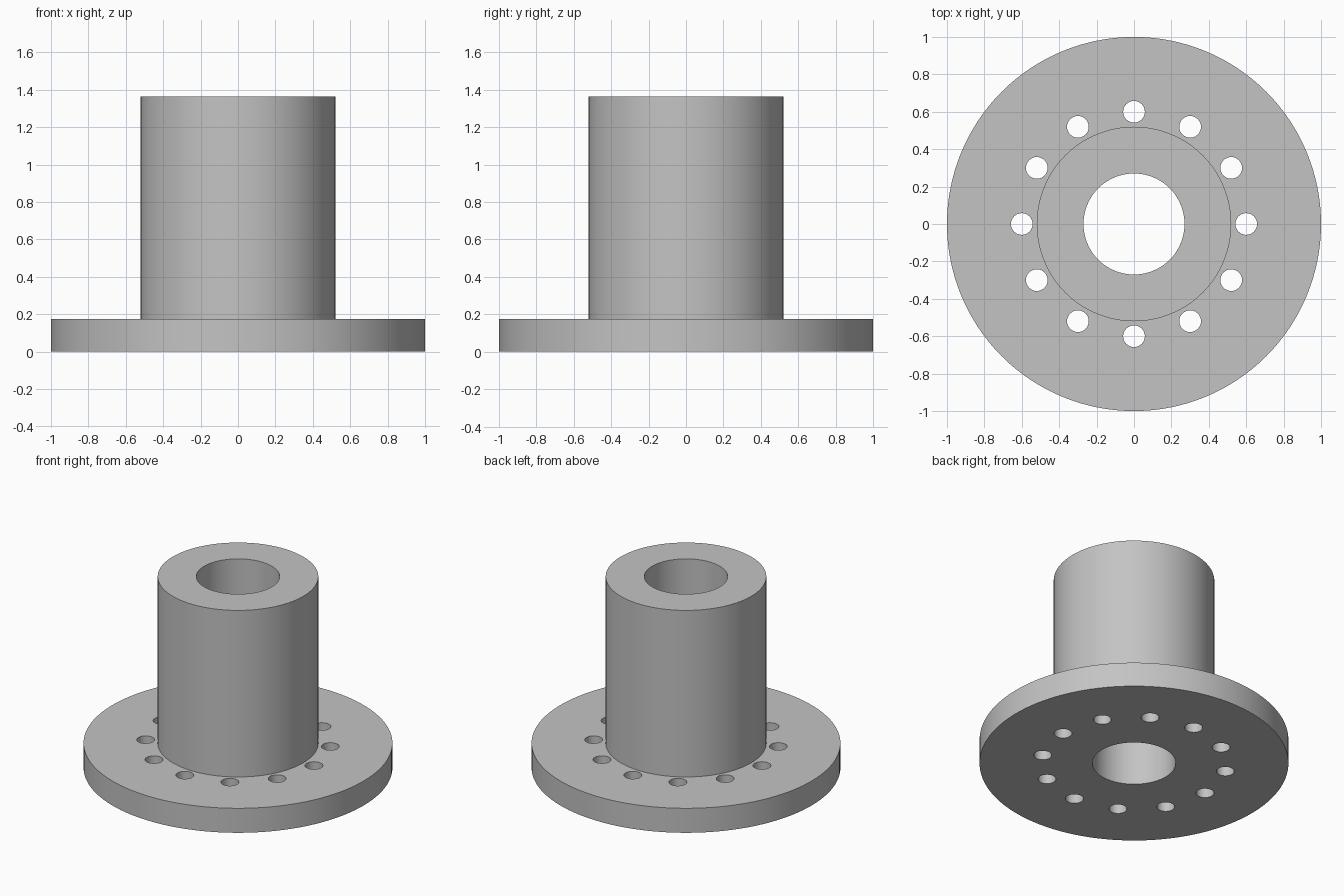
import bpy, bmesh, math
from mathutils import Matrix, Vector

cube = bpy.data.objects.get("Cube")
if cube:
    bpy.data.objects.remove(cube, do_unlink=True)

FLANGE_R, HUB_R, BORE_R = 1.0, 0.52, 0.27
FLANGE_H, HEIGHT = 0.175, 1.365
HOLES, HOLE_R, HOLE_RING = 12, 0.058, 0.6
SEGMENTS = 128

grey = bpy.data.materials.new("plain grey")
grey.use_nodes = True
colour = (0.55, 0.55, 0.55, 1)
grey.diffuse_color = colour
grey.node_tree.nodes["Principled BSDF"].inputs["Base Color"].default_value = colour


def add_object(name, bm):
    bmesh.ops.recalc_face_normals(bm, faces=bm.faces)
    mesh = bpy.data.meshes.new(name)
    bm.to_mesh(mesh)
    bm.free()
    mesh.materials.append(grey)
    obj = bpy.data.objects.new(name, mesh)
    bpy.context.collection.objects.link(obj)
    return obj


# Flanged sleeve: closed half section turned around the z axis
section = [(BORE_R, 0), (FLANGE_R, 0), (FLANGE_R, FLANGE_H),
           (HUB_R, FLANGE_H), (HUB_R, HEIGHT), (BORE_R, HEIGHT)]
bm = bmesh.new()
verts = [bm.verts.new((r, 0, z)) for r, z in section]
edges = [bm.edges.new((v, verts[i - 1])) for i, v in enumerate(verts)]
bmesh.ops.spin(bm, geom=verts + edges, cent=(0, 0, 0), axis=(0, 0, 1),
               angle=math.tau, steps=SEGMENTS, use_merge=True)
bmesh.ops.remove_doubles(bm, verts=bm.verts, dist=0.0001)
sleeve = add_object("flanged_sleeve", bm)

# Ring of bolt holes cut through the flange
bm = bmesh.new()
for i in range(HOLES):
    spot = Matrix.Rotation(math.tau * i / HOLES, 4, "Z") @ Vector((HOLE_RING, 0, FLANGE_H / 2))
    bmesh.ops.create_cone(bm, cap_ends=True, segments=32, radius1=HOLE_R, radius2=HOLE_R,
                          depth=FLANGE_H * 2, matrix=Matrix.Translation(spot))
cutter = add_object("bolt_hole_cutter", bm)
cutter.hide_render = True

cut = sleeve.modifiers.new("bolt holes", "BOOLEAN")
cut.operation = "DIFFERENCE"
cut.solver = "EXACT"
cut.object = cutter
bpy.ops.object.select_all(action="DESELECT")
bpy.context.view_layer.objects.active = sleeve
sleeve.select_set(True)
bpy.ops.object.modifier_apply(modifier=cut.name)
bpy.data.objects.remove(cutter, do_unlink=True)

# Smooth round walls, sharp rims
bpy.ops.object.shade_smooth_by_angle(angle=math.radians(30))
